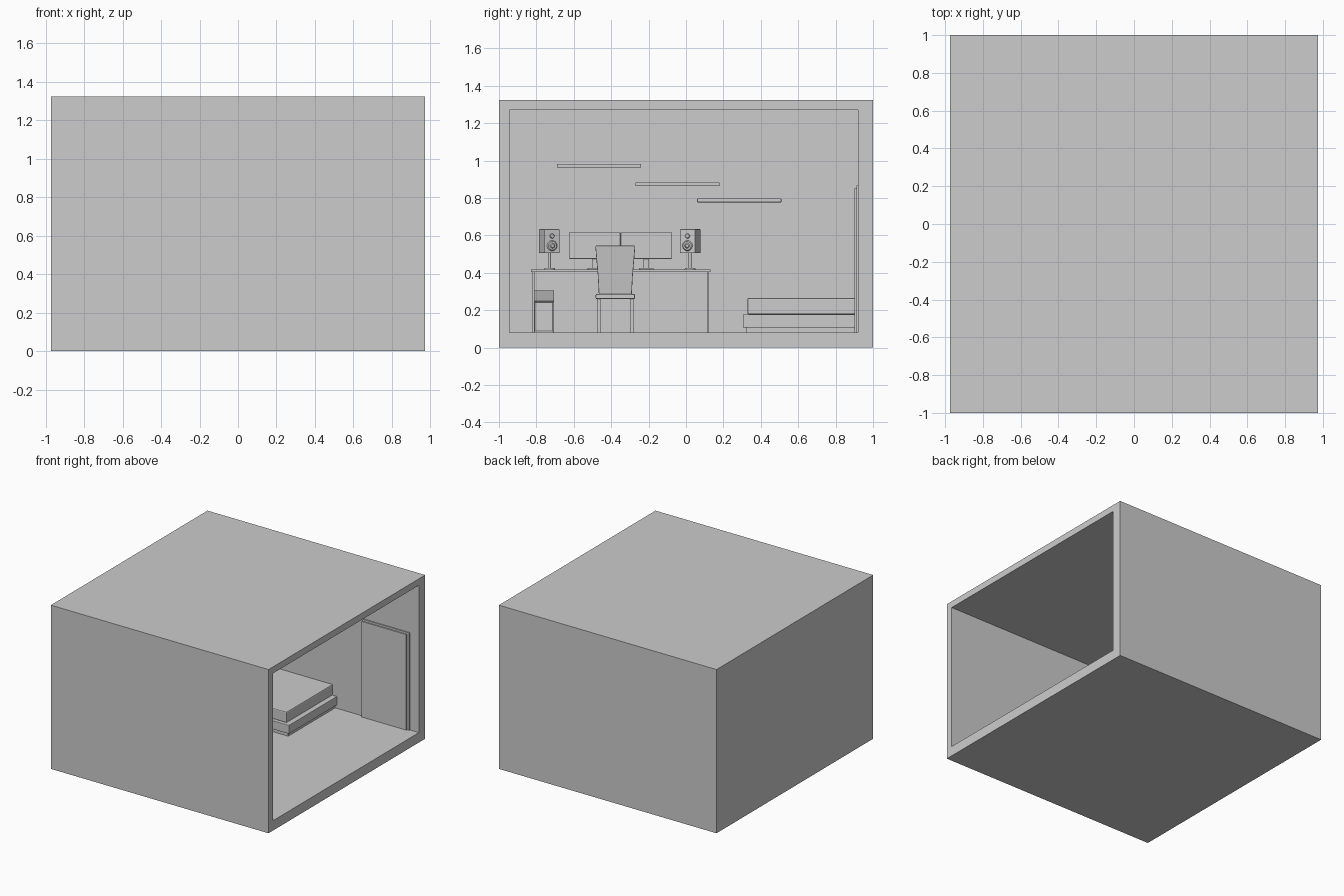
import bpy, bmesh, math
from mathutils import Matrix, Vector

if "Cube" in bpy.data.objects:
    bpy.data.objects.remove(bpy.data.objects["Cube"], do_unlink=True)

COLOUR = (0.605, 0.605, 0.605, 1)
grey = bpy.data.materials.new("light grey")
grey.diffuse_color = COLOUR
grey.use_nodes = True
grey.node_tree.nodes["Principled BSDF"].inputs["Base Color"].default_value = COLOUR


def finish(name, bm, matrix=None, bevel=0, smooth=False):
    """Turn a bmesh into a named, coloured object."""
    mesh = bpy.data.meshes.new(name)
    bm.to_mesh(mesh)
    bm.free()
    mesh.materials.append(grey)
    ob = bpy.data.objects.new(name, mesh)
    bpy.context.collection.objects.link(ob)
    if matrix is not None:
        ob.matrix_world = matrix
    if bevel:
        mod = ob.modifiers.new("rounded edges", 'BEVEL')
        mod.width, mod.segments = bevel, 2
    if smooth:
        bpy.ops.object.select_all(action='DESELECT')
        ob.select_set(True)
        bpy.context.view_layer.objects.active = ob
        bpy.ops.object.shade_smooth_by_angle(angle=math.radians(40))
    return ob


def add_box(bm, lo, hi):
    lo, hi = Vector(lo), Vector(hi)
    m = Matrix.Translation((lo + hi) / 2) @ Matrix.Diagonal((*(hi - lo), 1))
    return bmesh.ops.create_cube(bm, size=1, matrix=m)['verts']


def inset_end(bm, thickness, depth=0):
    """Inset the face furthest along +x and return the inner face."""
    bm.normal_update()
    face = max(bm.faces, key=lambda f: f.calc_center_median().x)
    bmesh.ops.inset_region(bm, faces=[face], thickness=thickness, depth=depth)
    return face


def box(name, lo, hi, bevel=0, matrix=None):
    bm = bmesh.new()
    add_box(bm, lo, hi)
    return finish(name, bm, matrix, bevel)


def cylinder(name, base, r1, r2, length, axis='Z', matrix=None):
    bm = bmesh.new()
    m = Matrix.Translation(base)
    if axis == 'X':
        m = m @ Matrix.Rotation(math.pi / 2, 4, 'Y')
    m = m @ Matrix.Translation((0, 0, length / 2))
    bmesh.ops.create_cone(bm, cap_ends=True, segments=24, radius1=r1, radius2=r2,
                          depth=length, matrix=m)
    return finish(name, bm, matrix, smooth=True)


def prism(name, profile, x0, x1, bevel=0):
    """Extrude a (y, z) outline along x."""
    bm = bmesh.new()
    face = bm.faces.new([bm.verts.new((x0, y, z)) for y, z in profile])
    out = bmesh.ops.extrude_face_region(bm, geom=[face])['geom']
    bmesh.ops.translate(bm, vec=(x1 - x0, 0, 0),
                        verts=[v for v in out if isinstance(v, bmesh.types.BMVert)])
    bmesh.ops.recalc_face_normals(bm, faces=bm.faces)
    return finish(name, bm, None, bevel)


# Room shell: a block hollowed out from its +x side
X, FLOOR, WALL = 0.973, 0.08, -0.918
bm = bmesh.new()
add_box(bm, (-X, -1, 0), (X, 1, 1.323))
opening = inset_end(bm, 0.05)
for v in opening.verts:
    v.co.y = 0.92 if v.co.y > 0 else -0.945
    v.co.z = 1.27 if v.co.z > 0.6 else FLOOR
inner = bmesh.ops.extrude_discrete_faces(bm, faces=[opening])['faces'][0]
for v in inner.verts:
    v.co.x = WALL
bmesh.ops.recalc_face_normals(bm, faces=bm.faces)
finish("room_shell", bm)

# Door on the back wall
box("door_frame", (0.47, 0.911, FLOOR), (0.892, 0.92, 0.867))
box("door_panel", (0.474, 0.902, FLOOR), (0.872, 0.912, 0.852))

# Bed along the back wall
box("bed_plinth", (WALL, 0.32, FLOOR), (0.225, 0.92, 0.108))
box("bed_base", (WALL, 0.305, 0.108), (0.242, 0.92, 0.178), 0.003)
box("mattress", (WALL, 0.328, 0.178), (0.205, 0.92, 0.266), 0.008)

# Three stepped wall shelves
for i, (y, z) in enumerate([(-0.465, 0.972), (-0.045, 0.873), (0.285, 0.787)]):
    box(f"wall_shelf_{i + 1}", (WALL, y - 0.225, z - 0.01), (WALL + 0.2, y + 0.225, z + 0.01), 0.003)

# Desk with side panels
DESK, FRONT = 0.418, -0.5
box("desk_top", (WALL, -0.83, 0.405), (FRONT, 0.132, DESK))
for side, y in (("right", -0.822), ("left", 0.112)):
    box(f"desk_{side}_panel", (WALL + 0.01, y, FLOOR), (FRONT - 0.01, y + 0.012, 0.405))

# Two monitors side by side
for side, y in (("right", -0.488), ("left", -0.212)):
    box(f"{side}_monitor_screen", (-0.79, y - 0.137, 0.475), (-0.77, y + 0.137, 0.615), 0.002)
    box(f"{side}_monitor_neck", (-0.805, y - 0.014, DESK), (-0.79, y + 0.014, 0.55))
    box(f"{side}_monitor_foot", (-0.84, y - 0.038, DESK), (-0.755, y + 0.038, 0.426), 0.002)

# Toed-in speakers on stands
for side, y, turn in (("right", -0.73, 18), ("left", 0.022, -18)):
    m = Matrix.Translation((-0.74, y, 0)) @ Matrix.Rotation(math.radians(turn), 4, 'Z')
    box(f"{side}_speaker_cabinet", (-0.05, -0.043, 0.505), (0.045, 0.043, 0.633), 0.003, m)
    cylinder(f"{side}_speaker_woofer", (0.045, 0, 0.545), 0.028, 0.023, 0.006, 'X', m)
    cylinder(f"{side}_speaker_cone", (0.05, 0, 0.545), 0.015, 0.009, 0.006, 'X', m)
    cylinder(f"{side}_speaker_tweeter", (0.045, 0, 0.597), 0.013, 0.010, 0.005, 'X', m)
    cylinder(f"{side}_speaker_post", (0, 0, DESK), 0.008, 0.008, 0.09, 'Z', m)
    cylinder(f"{side}_speaker_foot", (0, 0, DESK), 0.03, 0.026, 0.009, 'Z', m)

# Computer tower with a framed front and a sloped top
bm = bmesh.new()
for v in add_box(bm, (-0.82, -0.815, FLOOR), (-0.56, -0.705, 0.305)):
    if v.co.x > -0.6 and v.co.z > 0.2:
        v.co.z = 0.25
inset_end(bm, 0.012, -0.008)
finish("computer_tower", bm)

# Chair facing the desk, with its back toward the opening
CY = -0.378
box("chair_seat", (-0.5, CY - 0.105, 0.26), (-0.28, CY + 0.105, 0.287), 0.006)
back = prism("chair_back", [(CY - 0.088, 0.283), (CY + 0.088, 0.283), (CY + 0.093, 0.38),
                            (CY + 0.107, 0.545), (CY - 0.107, 0.545), (CY - 0.093, 0.38)],
             -0.3, -0.282, 0.004)
for v in back.data.vertices:  # lean the backrest outward
    v.co.x += 0.12 * (v.co.z - 0.283)
for end, x in (("front", -0.492), ("back", -0.307)):
    for side, y in (("right", CY - 0.098), ("left", CY + 0.078)):
        box(f"chair_{end}_{side}_leg", (x, y, FLOOR), (x + 0.02, y + 0.02, 0.262))
